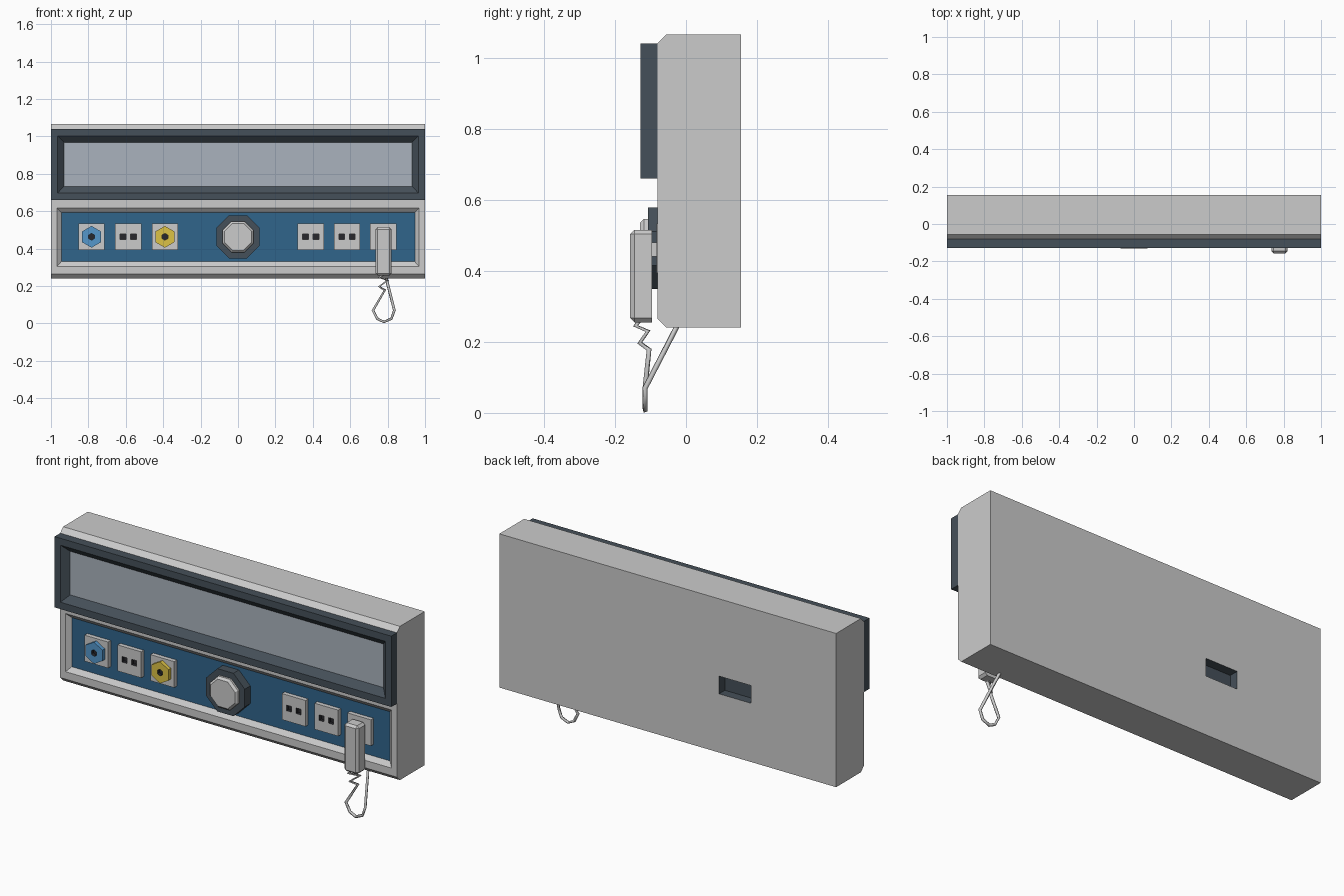
import bpy, bmesh, math
from mathutils import Vector

if "Cube" in bpy.data.objects:
    bpy.data.objects.remove(bpy.data.objects["Cube"])


def material(name, r, g, b):
    m = bpy.data.materials.new(name)
    m.diffuse_color = (r, g, b, 1)
    m.use_nodes = True
    m.node_tree.nodes["Principled BSDF"].inputs["Base Color"].default_value = m.diffuse_color
    return m


GREY = material("grey", 0.8, 0.8, 0.8)
DARK = material("dark_slate", 0.06, 0.08, 0.10)
GLASS = material("panel_grey", 0.40, 0.45, 0.51)
BLUE = material("panel_blue", 0.03, 0.13, 0.26)
SKY = material("outlet_blue", 0.09, 0.31, 0.60)
GOLD = material("outlet_yellow", 0.72, 0.54, 0.06)
BLACK = material("hole_black", 0.02, 0.02, 0.025)


def finish(name, bm, *mats):
    bmesh.ops.recalc_face_normals(bm, faces=bm.faces)
    me = bpy.data.meshes.new(name)
    bm.to_mesh(me)
    bm.free()
    for m in mats:
        me.materials.append(m)
    ob = bpy.data.objects.new(name, me)
    bpy.context.collection.objects.link(ob)
    return ob


def box(x0, x1, y0, y1, z0, z1):
    bm = bmesh.new()
    bmesh.ops.create_cube(bm, size=1)
    for v in bm.verts:
        v.co = (x1 if v.co.x > 0 else x0, y1 if v.co.y > 0 else y0, z1 if v.co.z > 0 else z0)
    return bm


def face_towards(bm, sign):
    bm.normal_update()
    return [f for f in bm.faces if f.normal.y * sign > 0.99]


def recess(bm, face, steps):
    """Step a rectangular face inward through (x0, x1, z0, z1, y, wall material)."""
    for x0, x1, z0, z1, y, mat in steps:
        ring = bmesh.ops.inset_individual(bm, faces=[face], thickness=0.002)["faces"]
        for f in ring:
            f.material_index = mat
        c = face.calc_center_median()
        for v in face.verts:
            v.co = Vector((x1 if v.co.x > c.x else x0, y, z1 if v.co.z > c.z else z0))


def turned(name, x, z, n, rings, mats, turn):
    """n-sided part along y from (radius, y, material) rings, capped at the ends."""
    bm = bmesh.new()
    prev = None
    for r, y, mat in rings:
        cur = [bm.verts.new((x + r * math.cos(turn + i * math.tau / n), y,
                             z + r * math.sin(turn + i * math.tau / n))) for i in range(n)]
        if prev:
            for i in range(n):
                j = (i + 1) % n
                bm.faces.new((prev[i], prev[j], cur[j], cur[i])).material_index = mat
        else:
            bm.faces.new(cur)
        prev = cur
    bm.faces.new(prev).material_index = rings[-1][2]
    return finish(name, bm, *mats)


# Housing: chamfered side profile swept across x
bm = bmesh.new()
profile = [(0.155, 0.24), (0.155, 1.065), (-0.055, 1.065), (-0.08, 1.04), (-0.08, 0.265), (-0.055, 0.24)]
side = bm.faces.new([bm.verts.new((-1, y, z)) for y, z in profile])
ext = bmesh.ops.extrude_face_region(bm, geom=[side])["geom"]
bmesh.ops.translate(bm, vec=(2, 0, 0), verts=[g for g in ext if isinstance(g, bmesh.types.BMVert)])
bmesh.ops.recalc_face_normals(bm, faces=bm.faces)
# blue control panel recess on the front, dark slot on the back
front, back = face_towards(bm, -1)[0], face_towards(bm, 1)[0]
recess(bm, front, [(-0.968, 0.968, 0.305, 0.617, -0.08, 0), (-0.945, 0.945, 0.33, 0.594, -0.06, 0)])
front.material_index = 1
recess(bm, back, [(-0.495, -0.305, 0.555, 0.65, 0.155, 0), (-0.495, -0.305, 0.555, 0.65, 0.105, 2)])
back.material_index = 2
finish("housing", bm, GREY, BLUE, DARK)

# Upper lamp frame with recessed panel
bm = box(-1, 1, -0.128, -0.08, 0.66, 1.04)
front = face_towards(bm, -1)[0]
recess(bm, front, [(-0.965, 0.965, 0.697, 1.003, -0.128, 0), (-0.93, 0.93, 0.733, 0.967, -0.095, 0)])
front.material_index = 1
finish("lamp_frame", bm, DARK, GLASS)

# Central dial: dark octagonal collar and light button
Z = 0.463
k = 1 / math.cos(math.pi / 8)
turned("dial_collar", 0, Z, 8, [(0.115 * k, -0.06, 0), (0.115 * k, -0.107, 0)], [DARK], math.pi / 8)
turned("dial_button", 0, Z, 8, [(0.083 * k, -0.105, 0), (0.083 * k, -0.118, 0), (0.072 * k, -0.13, 0)],
       [GREY], math.pi / 8)

# Socket plates; the twin ones have two square holes
H = 0.07
for i, (x, twin) in enumerate([(-0.783, False), (-0.587, True), (-0.391, False),
                               (0.389, True), (0.583, True), (0.777, False)]):
    bm = box(x - H, x + H, -0.083, -0.06, Z - H, Z + H)
    if twin:
        bmesh.ops.bisect_plane(bm, geom=bm.verts[:] + bm.edges[:] + bm.faces[:],
                               plane_co=(x, 0, 0), plane_no=(1, 0, 0))
        for f in face_towards(bm, -1):
            c = x + math.copysign(0.028, f.calc_center_median().x - x)
            hole = (c - 0.015, c + 0.015, Z - 0.015, Z + 0.015)
            recess(bm, f, [(*hole, -0.083, 0), (*hole, -0.065, 1)])
            f.material_index = 1
    finish(f"socket_plate_{i + 1}", bm, GREY, BLACK)

# Hexagonal gas outlets with a centre hole
for name, x, mat in (("blue_outlet", -0.783, SKY), ("yellow_outlet", -0.391, GOLD)):
    turned(name, x, Z, 6, [(0.058, -0.08, 0), (0.058, -0.103, 0), (0.018, -0.103, 0), (0.018, -0.085, 1)],
           [mat, BLACK], math.pi / 2)

# Handset, chamfered everywhere but its back
bm = box(0.735, 0.821, -0.157, -0.095, 0.255, 0.515)
edges = [e for e in bm.edges if min(v.co.y for v in e.verts) < -0.12]
bmesh.ops.bevel(bm, geom=edges, offset=0.012, segments=1, affect='EDGES', profile=0.5)
finish("handset", bm, GREY)
finish("handset_peg", box(0.76, 0.795, -0.097, -0.08, 0.44, 0.48), GREY)

# Coiled cord looping from the handset back to the housing underside
cord = bpy.data.curves.new("handset_cord", 'CURVE')
cord.dimensions = '3D'
cord.bevel_depth = 0.008
cord.bevel_resolution = 0
cord.use_fill_caps = True
points = [(0.775, -0.13, 0.26), (0.755, -0.142, 0.245), (0.80, -0.107, 0.23), (0.755, -0.13, 0.197),
          (0.785, -0.104, 0.178), (0.722, -0.115, 0.07), (0.745, -0.115, 0.025), (0.78, -0.115, 0.008),
          (0.82, -0.115, 0.025), (0.836, -0.115, 0.07), (0.79, -0.022, 0.25)]
spline = cord.splines.new('POLY')
spline.points.add(len(points) - 1)
for p, co in zip(spline.points, points):
    p.co = (*co, 1)
bpy.context.collection.objects.link(bpy.data.objects.new("handset_cord", cord))
